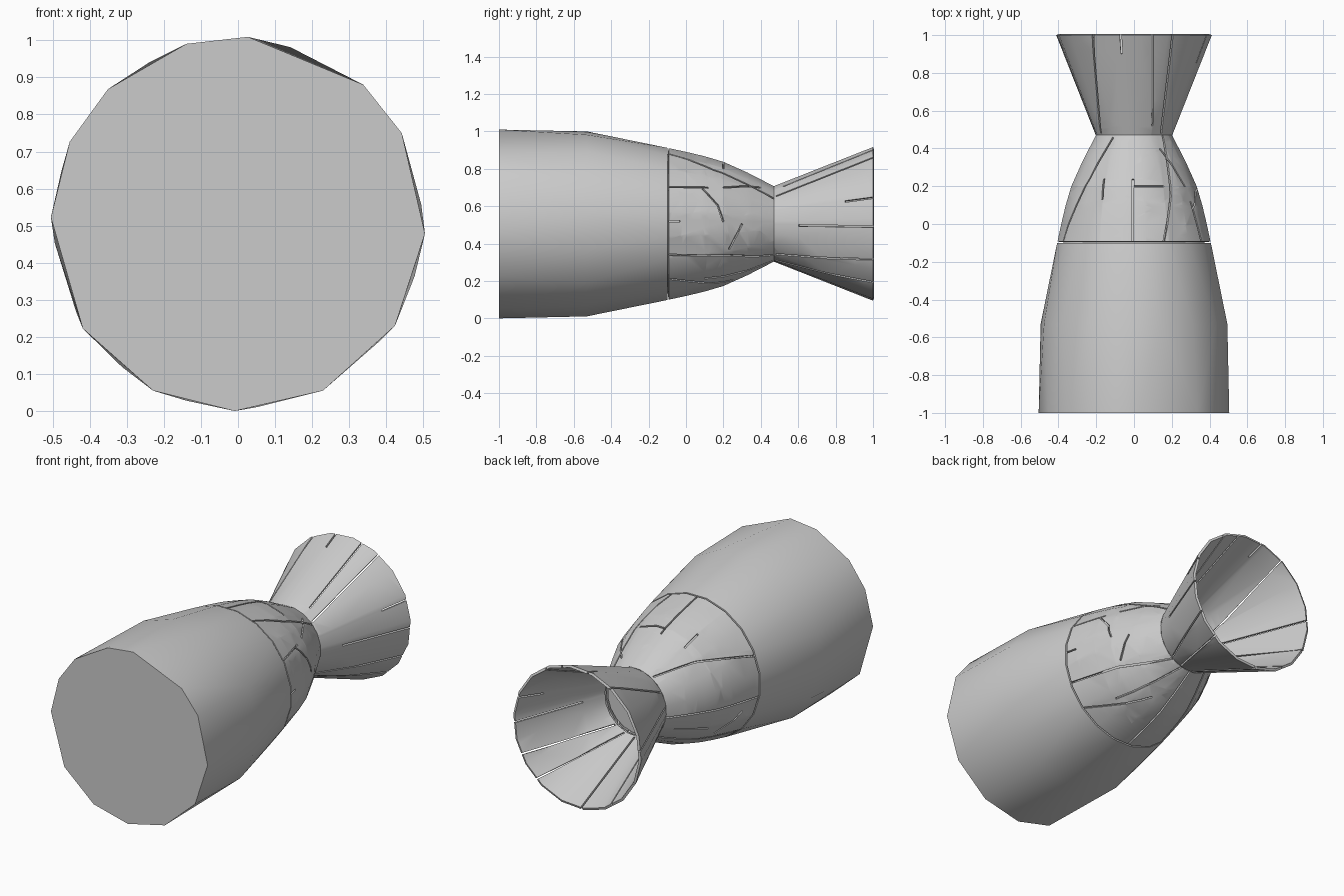
import bpy, bmesh, math
from mathutils import Vector

if "Cube" in bpy.data.objects:
    bpy.data.objects.remove(bpy.data.objects["Cube"])

CZ = 0.505   # height of the long axis
GAP = 0.009  # seam width

grey = bpy.data.materials.new("hull grey")
grey.use_nodes = True
grey.diffuse_color = (0.6, 0.6, 0.6, 1)
grey.node_tree.nodes["Principled BSDF"].inputs["Base Color"].default_value = (0.6, 0.6, 0.6, 1)


def point(y, radius, degrees):
    a = math.radians(degrees)
    return Vector((radius * math.cos(a), y, CZ + radius * math.sin(a)))


def even(sides, start=0):
    return [start + 360 * i / sides for i in range(sides)]


def finish(name, bm, thickness=0, angle=40):
    mesh = bpy.data.meshes.new(name)
    bm.to_mesh(mesh)
    bm.free()
    mesh.materials.append(grey)
    obj = bpy.data.objects.new(name, mesh)
    bpy.context.collection.objects.link(obj)
    bpy.ops.object.select_all(action='DESELECT')
    obj.select_set(True)
    bpy.context.view_layer.objects.active = obj
    if thickness:
        mod = obj.modifiers.new("thickness", 'SOLIDIFY')
        mod.thickness = thickness
        mod.offset = -1
        bpy.ops.object.modifier_apply(modifier=mod.name)
    bpy.ops.object.shade_smooth_by_angle(angle=math.radians(angle))
    return obj


def revolve(profile, sides, start=0, capped=False):
    """Tube around the long axis with outward normals."""
    bm = bmesh.new()
    rings = [[bm.verts.new(point(y, r, a)) for a in even(sides, start)] for y, r in profile]
    for low, high in zip(rings, rings[1:]):
        for i in range(sides):
            k = (i + 1) % sides
            bm.faces.new((low[i], high[i], high[k], low[k]))
    if capped:
        bm.faces.new(rings[0])
        bm.faces.new(rings[-1][::-1])
    return bm


def radius_at(profile, y):
    for (y0, r0), (y1, r1) in zip(profile, profile[1:]):
        if y <= y1:
            return r0 + (r1 - r0) * (y - y0) / (y1 - y0)
    return profile[-1][1]


def cut_seam(bm, profile, y0, a0, y1, a1):
    """Remove a thin strip of the shell between two surface points."""
    p0 = point(y0, radius_at(profile, y0), a0)
    p1 = point(y1, radius_at(profile, y1), a1)
    mid = (p0 + p1) / 2
    out = Vector((mid.x, 0, mid.z - CZ)).normalized()
    along = (p1 - p0).normalized()
    side = along.cross(out).normalized()
    half = (p1 - p0).length / 2

    def near():
        return [f for f in bm.faces if f.normal.dot(out) > 0.2]

    planes = [(mid + side * s * GAP / 2, side) for s in (-1, 1)]
    planes += [(mid + along * s * half, along) for s in (-1, 1)]
    for co, normal in planes:
        faces = near()
        geom = faces + list({e for f in faces for e in f.edges})
        geom += list({v for f in faces for v in f.verts})
        bmesh.ops.bisect_plane(bm, geom=geom, plane_co=co, plane_no=normal, dist=1e-5)
    bm.normal_update()
    doomed = []
    for f in near():
        d = f.calc_center_median() - mid
        if abs(d.dot(side)) < GAP / 2 and abs(d.dot(along)) < half:
            doomed.append(f)
    bmesh.ops.delete(bm, geom=doomed, context='FACES')


def plated_shell(name, profile, sides, start, seams, thickness):
    bm = revolve(profile, sides, start)
    bm.normal_update()
    for seam in seams:
        cut_seam(bm, profile, *seam)
    finish(name, bm, thickness)


# Main body: uneven front rim, skinned over two rounder rings
rim = [87, 48, 29, 357, 327, 297, 269, 243, 214, 178, 154, 134, 106]
bm = bmesh.new()
for y, r, angles in ((-1, 0.505, rim), (-0.53, 0.497, even(16, 6)), (-0.1, 0.412, even(20, 9))):
    for a in angles:
        bm.verts.new(point(y, r, a))
bmesh.ops.convex_hull(bm, input=bm.verts[:])
bmesh.ops.recalc_face_normals(bm, faces=bm.faces[:])
finish("main_body", bm)

# Inner core that closes the tapered section behind its plates
finish("inner_core", revolve([(-0.11, 0.38), (0.1, 0.343), (0.2, 0.312), (0.33, 0.25), (0.45, 0.19)],
                             20, 9, True))

# Tapered section of fitted plates
taper = [(-0.092, 0.41), (0, 0.39), (0.1, 0.366), (0.2, 0.336), (0.33, 0.277), (0.47, 0.204)]
taper_seams = [
    (-0.09, 29, 0.12, 33), (0.2, 36, 0.4, 55), (-0.09, 2, -0.03, 2),
    (-0.09, -24, 0.2, -30), (0.2, -30, 0.47, -55),
    (0.08, 32, 0.17, 17), (0.17, 17, 0.2, 2), (0.23, -25, 0.3, 0),
    (-0.09, -46, 0.25, -75), (0.1, -54, 0.47, -75),
    (-0.09, 67, 0.15, 56), (0.15, 56, 0.47, 42),
    (-0.09, 91, 0.24, 91), (0.2, 91, 0.2, 62),
    (-0.09, 157, 0.25, 137), (0.25, 137, 0.46, 122), (0.13, 118, 0.24, 120),
    (-0.09, 190, 0.47, 190), (0, 200, 0.12, 222), (0.2, 212, 0.4, 212),
    (-0.09, 228, 0.47, 236), (-0.09, 265, 0.47, 268),
]
plated_shell("tapered_plates", taper, 20, 9, taper_seams, 0.014)

# Flared nozzle of planks
flare = [(0.47, 0.203), (1, 0.413)]
flare_seams = [
    (0.48, 148, 1, 122), (0.9, 100, 1, 100), (0.52, 64, 1, 76),
    (0.48, 46, 1, 60), (0.85, 20, 1, 20), (0.6, -2, 1, -2),
    (0.48, -52, 1, -28), (0.48, -72, 1, -50), (0.48, 268, 1, 266),
    (0.48, 226, 1, 236), (0.48, 198, 1, 205), (0.48, 172, 1, 176),
]
plated_shell("flared_nozzle", flare, 18, 4, flare_seams, 0.014)
